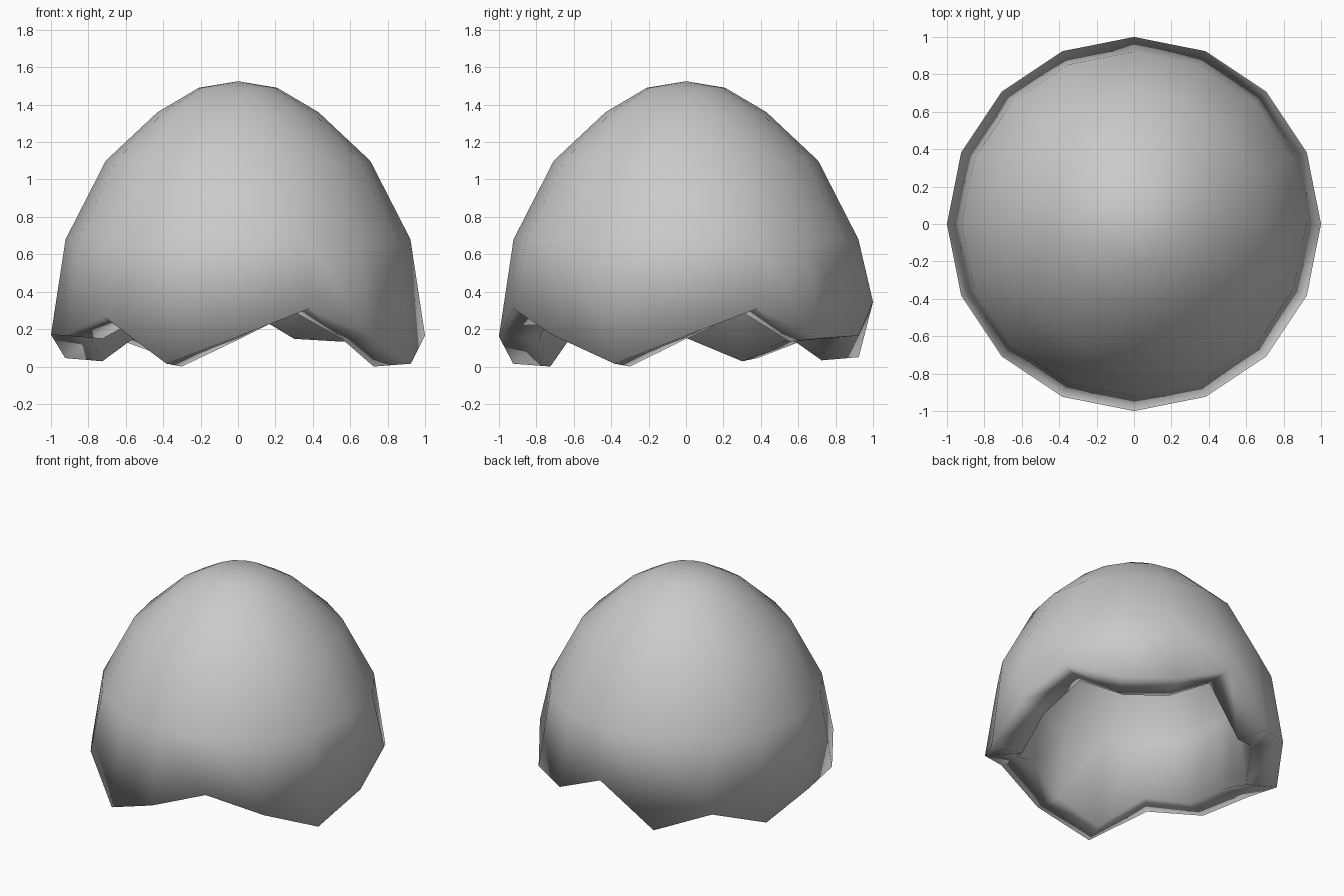
import bpy, bmesh, math

if "Cube" in bpy.data.objects:
    bpy.data.objects.remove(bpy.data.objects["Cube"])

SEG = 16
THICK_R, THICK_Z = 0.215, 0.017   # inward and downward offset of the rim's inner edge
# Shell profiles as (radius, height), crown to shoulder
OUTER = [(0.21, 1.49), (0.43, 1.36), (0.707, 1.10), (0.922, 0.68)]
INNER = [(0.14, 1.30), (0.31, 1.20), (0.547, 0.98), (0.73, 0.62)]
# Heights of the broken rim, counter-clockwise from +x
RIM = [0.165, 0.31, 0.15, 0.165, 0.345, 0.05, 0.17, 0.045,
       0.17, 0.165, 0.26, 0.015, 0.16, 0.31, 0.165, 0.015]

bm = bmesh.new()


def ring(points):
    """One closed ring of vertices from (radius, height) per segment."""
    verts = []
    for k, (r, z) in enumerate(points):
        a = 2 * math.pi * k / SEG
        verts.append(bm.verts.new((r * math.cos(a), r * math.sin(a), z)))
    return verts


def bridge(a, b):
    for k in range(SEG):
        n = (k + 1) % SEG
        bm.faces.new((a[k], b[k], b[n], a[n]))


def dome(apex_z, profile, rim):
    """Cap fan plus rings down to the rim; returns the rim vertices."""
    apex = bm.verts.new((0, 0, apex_z))
    rings = [ring([p] * SEG) for p in profile] + [ring(rim)]
    for k in range(SEG):
        bm.faces.new((apex, rings[0][k], rings[0][(k + 1) % SEG]))
    for a, b in zip(rings, rings[1:]):
        bridge(a, b)
    return rings[-1]


# Outer skin, inner skin and the broken edge between them
outer_rim = dome(1.525, OUTER, [(1.0, z) for z in RIM])
inner_rim = dome(1.325, INNER, [(1 - THICK_R, max(0, z - THICK_Z)) for z in RIM])
bridge(outer_rim, inner_rim)
bmesh.ops.recalc_face_normals(bm, faces=bm.faces[:])
for f in bm.faces:
    f.smooth = True

mesh = bpy.data.meshes.new("broken_eggshell")
bm.to_mesh(mesh)
bm.free()
shell = bpy.data.objects.new("broken_eggshell", mesh)
bpy.context.collection.objects.link(shell)

mat = bpy.data.materials.new("light_grey")
mat.diffuse_color = (0.59, 0.59, 0.59, 1)
mat.use_nodes = True
mat.node_tree.nodes["Principled BSDF"].inputs["Base Color"].default_value = mat.diffuse_color
mesh.materials.append(mat)
